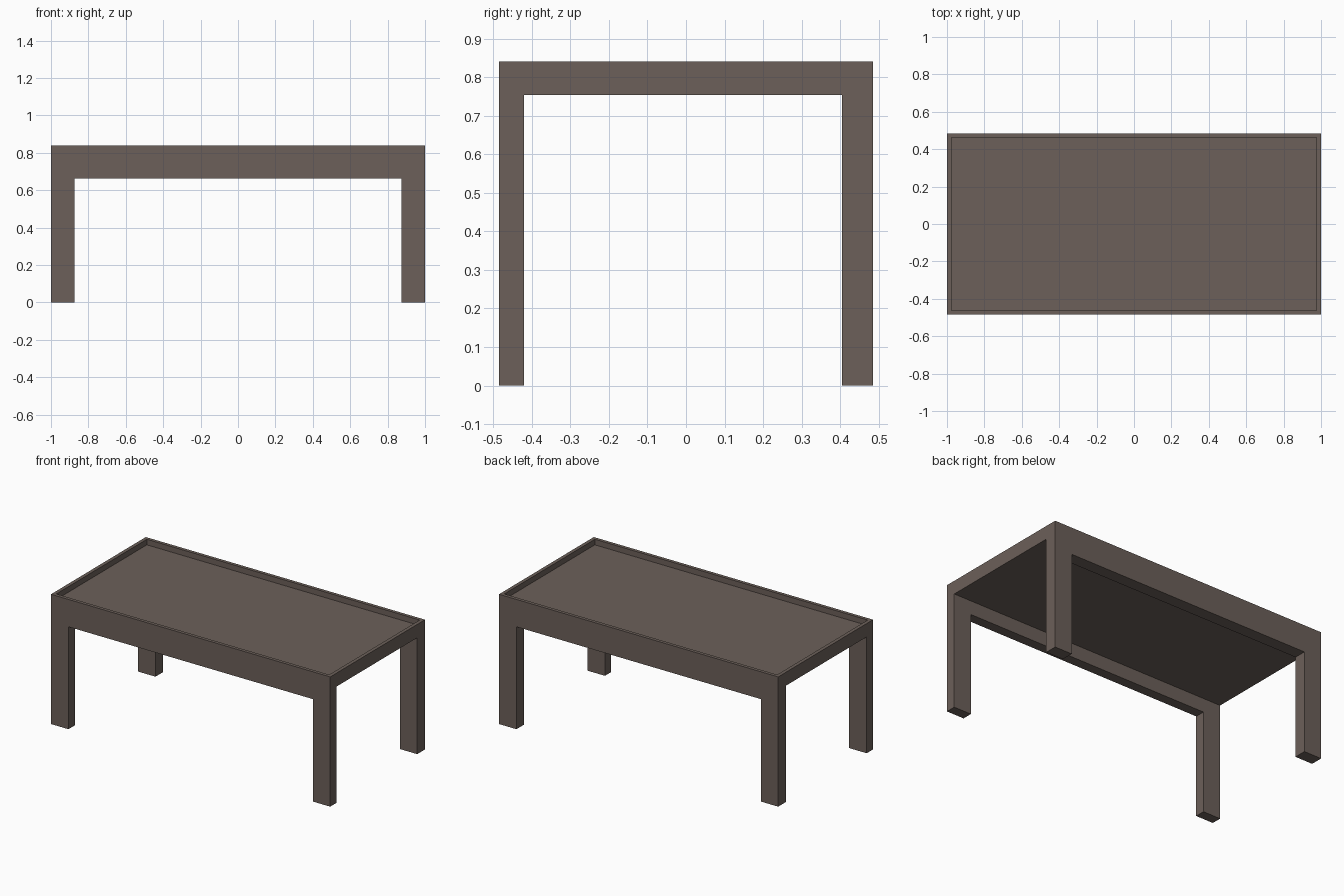
import bpy

if "Cube" in bpy.data.objects:
    bpy.data.objects.remove(bpy.data.objects["Cube"])

wood = bpy.data.materials.new("dark brown wood")
wood.diffuse_color = (0.15, 0.117, 0.101, 1)
wood.use_nodes = True
wood.node_tree.nodes["Principled BSDF"].inputs["Base Color"].default_value = wood.diffuse_color


def box(name, lo, hi):
    """Axis-aligned box between two corners."""
    bpy.ops.mesh.primitive_cube_add(size=1)
    ob = bpy.context.object
    ob.name = name
    for v in ob.data.vertices:
        v.co = [a + (b - a) * (c + 0.5) for a, b, c in zip(lo, hi, v.co)]
    ob.data.materials.append(wood)
    return ob


# Table starts as a solid block, then is carved into legs, aprons and tray top
table = box("table", (-1, -0.485, 0), (1, 0.485, 0.84))

cutters = [
    # opening under the long aprons, between left and right legs
    box("front_opening_cutter", (-0.875, -1, -0.5), (0.875, 1, 0.663)),
    # opening under the top, between front and back legs
    box("side_opening_cutter", (-1.5, -0.42, -0.6), (1.5, 0.405, 0.753)),
    # shallow recess that leaves a raised rim around the top
    box("tray_recess_cutter", (-0.977, -0.463, 0.804), (0.977, 0.463, 1.0)),
]
for cutter in cutters:
    cutter.hide_render = True
    cutter.display_type = 'WIRE'
    mod = table.modifiers.new(cutter.name, 'BOOLEAN')
    mod.operation = 'DIFFERENCE'
    mod.solver = 'EXACT'
    mod.object = cutter
